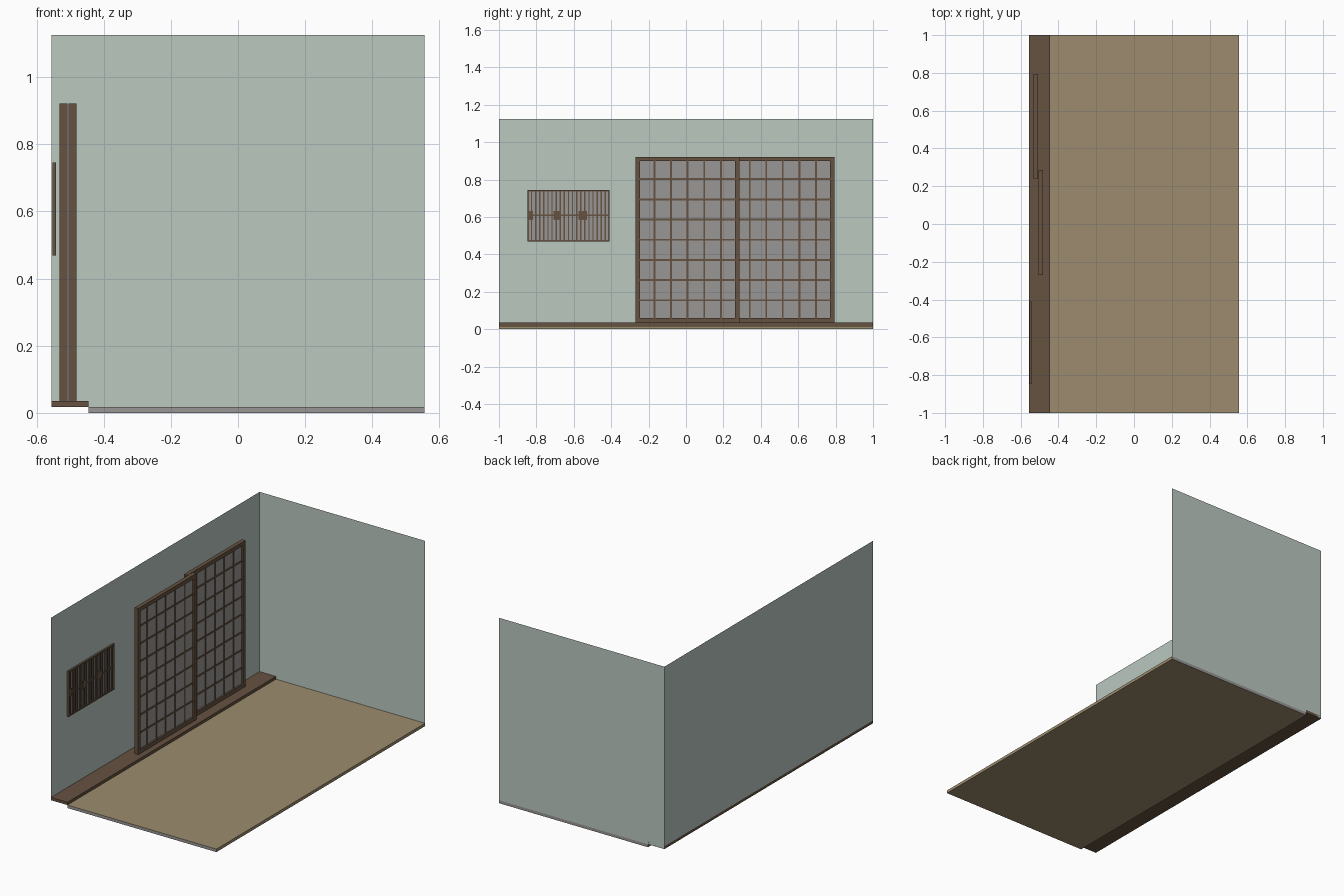
import bpy, bmesh

if "Cube" in bpy.data.objects:
    bpy.data.objects.remove(bpy.data.objects["Cube"])


def material(name, rgb):
    m = bpy.data.materials.new(name)
    m.diffuse_color = (*rgb, 1)
    m.use_nodes = True
    m.node_tree.nodes["Principled BSDF"].inputs["Base Color"].default_value = m.diffuse_color
    return m


WALL = material("pale green plaster", (0.497, 0.578, 0.527))
STRAW = material("straw", (0.337, 0.263, 0.156))
WOOD = material("dark wood", (0.130, 0.084, 0.053))
GREY = material("grey paper", (0.319, 0.309, 0.301))


def add_box(bm, lo, hi):
    """Axis-aligned box between two corners."""
    v = [bm.verts.new((x, y, z)) for x in (lo[0], hi[0])
         for y in (lo[1], hi[1]) for z in (lo[2], hi[2])]
    for f in ((0, 1, 3, 2), (4, 6, 7, 5), (0, 4, 5, 1),
              (2, 3, 7, 6), (0, 2, 6, 4), (1, 5, 7, 3)):
        bm.faces.new([v[i] for i in f])


def finish(bm, name, *mats):
    bmesh.ops.recalc_face_normals(bm, faces=bm.faces)
    me = bpy.data.meshes.new(name)
    bm.to_mesh(me)
    bm.free()
    for m in mats:
        me.materials.append(m)
    ob = bpy.data.objects.new(name, me)
    bpy.context.collection.objects.link(ob)
    return ob


def boxes(name, mat, items):
    bm = bmesh.new()
    for lo, hi in items:
        add_box(bm, lo, hi)
    return finish(bm, name, mat)


def plane(name, mat, pts):
    me = bpy.data.meshes.new(name)
    me.from_pydata(pts, [], [tuple(range(len(pts)))])
    me.materials.append(mat)
    bpy.context.collection.objects.link(bpy.data.objects.new(name, me))


X0, X1, TOP, MAT_Z, SILL_Z = -0.555, 0.555, 1.125, 0.018, 0.035

# Room walls: single sheets
plane("side_wall", WALL, [(X0, -1, SILL_Z), (X0, 1, SILL_Z), (X0, 1, TOP), (X0, -1, TOP)])
plane("back_wall", WALL, [(X0, 1, MAT_Z), (X1, 1, MAT_Z), (X1, 1, TOP), (X0, 1, TOP)])

# Four straw floor mats with grey cloth on the long edges
for i in range(4):
    bm = bmesh.new()
    add_box(bm, (-0.445, -1 + i * 0.5, 0), (X1, -0.5 + i * 0.5, MAT_Z))
    bm.normal_update()
    for f in bm.faces:
        f.material_index = 1 if abs(f.normal.y) > 0.5 else 0
    finish(bm, f"floor_mat_{i + 1}", STRAW, GREY)

# Wooden sill along the side wall
boxes("sill", WOOD, [((X0, -1, MAT_Z), (-0.445, 1, SILL_Z))])


def frame(x0, x1, y0, y1, z0, z1, w):
    """Four rails of a rectangular frame."""
    return [((x0, y0, z0), (x1, y0 + w, z1)), ((x0, y1 - w, z0), (x1, y1, z1)),
            ((x0, y0 + w, z0), (x1, y1 - w, z0 + w)),
            ((x0, y0 + w, z1 - w), (x1, y1 - w, z1))]


# Sliding paper doors with a 6 x 8 lattice
def door(name, x0, x1, y0, y1):
    z0, z1, w, h = SILL_Z, 0.922, 0.024, 0.005
    xm = (x0 + x1) / 2
    boxes(name + "_frame", WOOD, frame(x0, x1, y0, y1, z0, z1, w))
    bars = []
    for i in range(1, 6):
        y = y0 + w / 2 + (y1 - y0 - w) * i / 6
        bars.append(((xm - 0.005, y - h, z0 + w), (xm + 0.005, y + h, z1 - w)))
    for j in range(1, 8):
        z = z0 + w / 2 + (z1 - z0 - w) * j / 8
        bars.append(((xm - 0.006, y0 + w, z - h), (xm + 0.006, y1 - w, z + h)))
    boxes(name + "_lattice", WOOD, bars)
    boxes(name + "_paper", GREY, [((xm - 0.002, y0 + w, z0 + w), (xm + 0.002, y1 - w, z1 - w))])


door("front_door", -0.505, -0.481, -0.27, 0.287)
door("rear_door", -0.531, -0.507, 0.24, 0.795)

# Small slatted window
wy0, wy1, wz0, wz1, wx0, wx1 = -0.848, -0.409, 0.469, 0.745, -0.553, -0.542
boxes("window_frame", WOOD, frame(wx0, wx1, wy0, wy1, wz0, wz1, 0.008))
slats = []
for i in range(1, 20):
    y = wy0 + (wy1 - wy0) * i / 20
    slats.append(((-0.550, y - 0.0035, wz0 + 0.008), (-0.544, y + 0.0035, wz1 - 0.008)))
slats.append(((-0.549, wy0 + 0.008, 0.604), (-0.543, wy1 - 0.008, 0.614)))
for y, r in ((-0.828, 0.011), (-0.69, 0.018), (-0.552, 0.024)):  # ties
    slats.append(((-0.549, y - r, 0.585), (-0.5425, y + r, 0.632)))
boxes("window_slats", WOOD, slats)
boxes("window_paper", GREY, [((-0.552, wy0 + 0.008, wz0 + 0.008), (-0.5495, wy1 - 0.008, wz1 - 0.008))])
